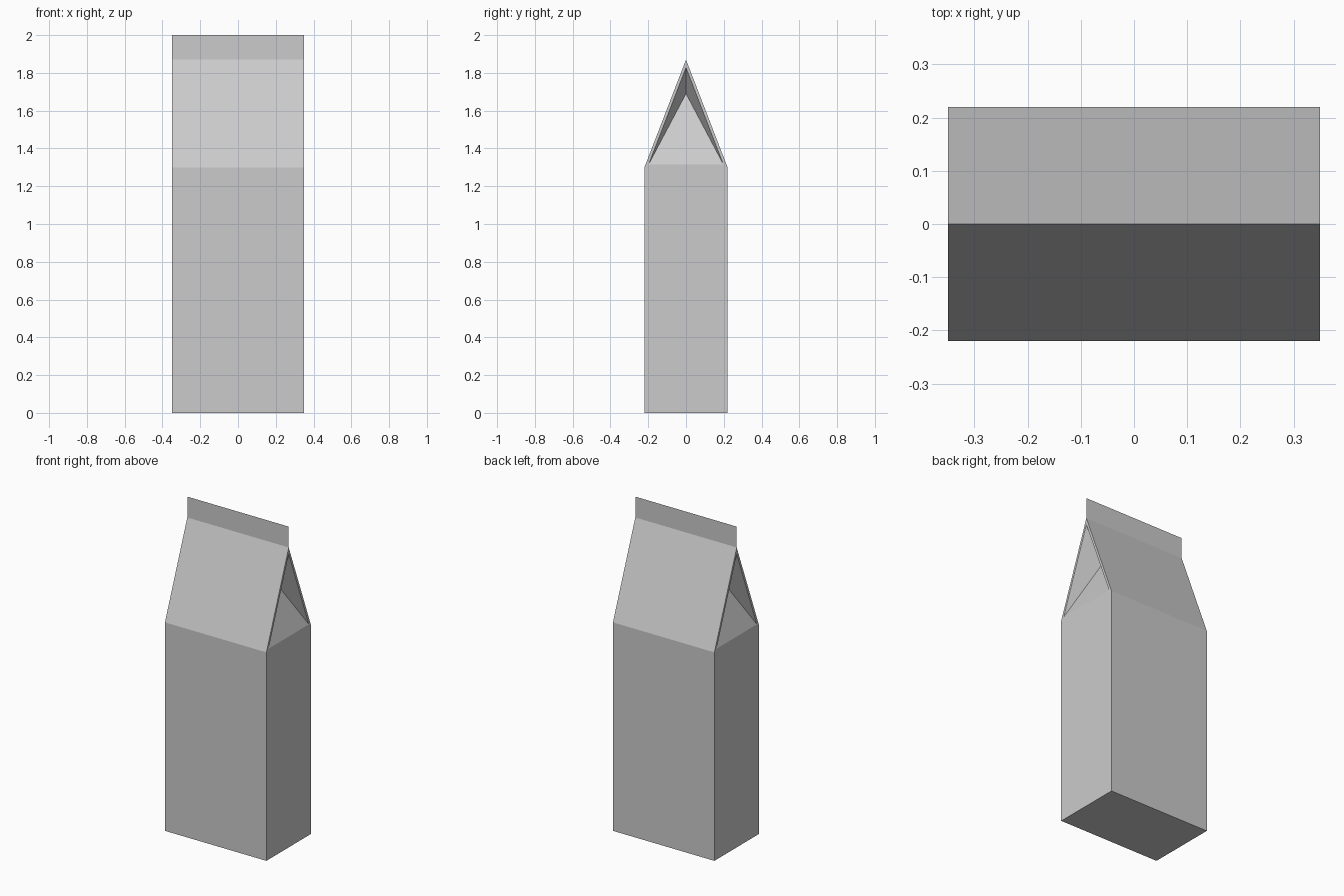
import bpy
import bmesh

if "Cube" in bpy.data.objects:
    bpy.data.objects.remove(bpy.data.objects["Cube"])

HALF_X, HALF_Y = 0.35, 0.22
SHOULDER, RIDGE, TOP = 1.30, 1.87, 2.00
RIM, FOLD_DEPTH, FOLD_Z = 0.015, 0.165, 1.69

bm = bmesh.new()

# Carton shell: a house-shaped profile swept between the two ends
profile = [(-HALF_Y, 0), (HALF_Y, 0), (HALF_Y, SHOULDER), (0, RIDGE), (-HALF_Y, SHOULDER)]
left, right = [[bm.verts.new((x, y, z)) for y, z in profile] for x in (-HALF_X, HALF_X)]
for i in range(5):
    j = (i + 1) % 5
    bm.faces.new((left[i], left[j], right[j], right[i]))

# End walls and gable triangles
gables = []
for end in (left, right):
    bm.faces.new((end[0], end[1], end[2], end[4]))
    gables.append(bm.faces.new((end[2], end[3], end[4])))
bmesh.ops.recalc_face_normals(bm, faces=bm.faces[:])

# Gussets: thin rim around each gable, then the centre folded inwards
bmesh.ops.inset_individual(bm, faces=gables, thickness=RIM, use_even_offset=True)
for centre in bmesh.ops.poke(bm, faces=gables)["verts"]:
    side = 1 if centre.co.x > 0 else -1
    centre.co = (side * (HALF_X - FOLD_DEPTH), 0, FOLD_Z)

mesh = bpy.data.meshes.new("carton_body")
bm.to_mesh(mesh)
bm.free()
bpy.context.collection.objects.link(bpy.data.objects.new("carton_body", mesh))

# Flat sealed fin standing on the ridge
fin = bpy.data.meshes.new("top_seal")
fin.from_pydata([(-HALF_X, 0, RIDGE), (HALF_X, 0, RIDGE), (HALF_X, 0, TOP), (-HALF_X, 0, TOP)],
                [], [(0, 1, 2, 3)])
bpy.context.collection.objects.link(bpy.data.objects.new("top_seal", fin))
